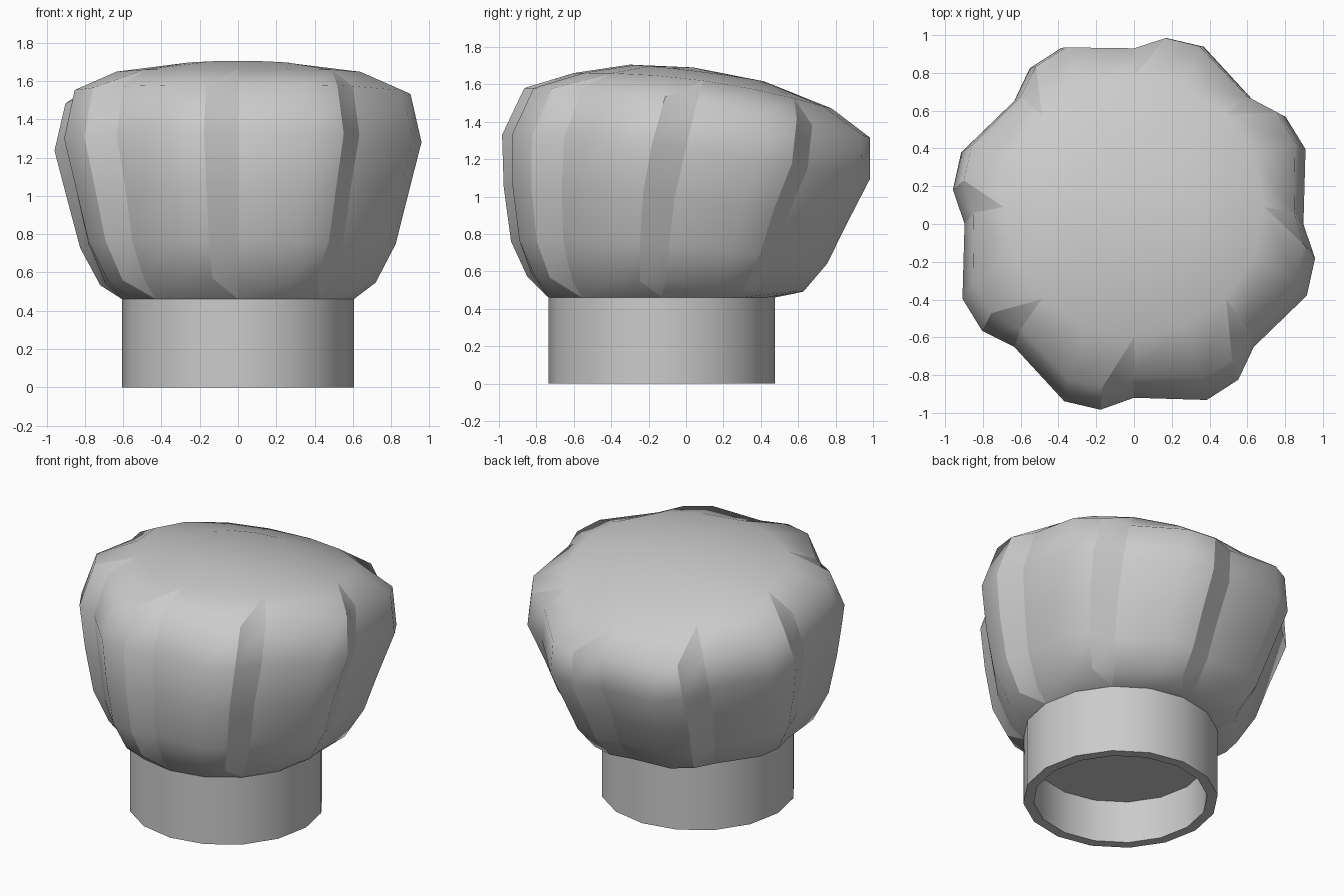
import bpy, bmesh
from math import sin, cos, radians

cube = bpy.data.objects.get("Cube")
if cube:
    bpy.data.objects.remove(cube, do_unlink=True)

cloth = bpy.data.materials.new("light_grey_cloth")
cloth.use_nodes = True
cloth.diffuse_color = (0.6, 0.6, 0.6, 1)
cloth.node_tree.nodes["Principled BSDF"].inputs["Base Color"].default_value = (0.6, 0.6, 0.6, 1)

BASE_Y, BASE_R, BAND_TOP = -0.13, 0.605, 0.46
PLEATS = 8


def finish(bm, name):
    bmesh.ops.remove_doubles(bm, verts=bm.verts, dist=0.0005)
    bmesh.ops.recalc_face_normals(bm, faces=bm.faces)
    for f in bm.faces:
        f.smooth = True
    mesh = bpy.data.meshes.new(name)
    bm.to_mesh(mesh)
    bm.free()
    mesh.materials.append(cloth)
    obj = bpy.data.objects.new(name, mesh)
    bpy.context.collection.objects.link(obj)
    return obj


def bridge(bm, lower, upper):
    n = len(lower)
    for i in range(n):
        j = (i + 1) % n
        bm.faces.new((lower[i], lower[j], upper[j], upper[i]))


# Hollow head band with a recessed ceiling
bm = bmesh.new()
rings = []
for r, z in ((BASE_R, BAND_TOP), (BASE_R, 0), (0.54, 0), (0.54, 0.29)):
    rings.append([bm.verts.new((r * sin(radians(22.5 * i)), BASE_Y - r * cos(radians(22.5 * i)), z))
                  for i in range(16)])
for a, b in zip(rings, rings[1:]):
    bridge(bm, a, b)
bm.faces.new(rings[-1])
band = finish(bm, "head_band")
bpy.context.view_layer.objects.active = band
band.select_set(True)
bpy.ops.object.shade_smooth_by_angle(angle=radians(40))
band.select_set(False)

# Pleated crown: centre y, radius, pleat depth, height, backward tilt, sag
levels = [
    (BASE_Y, BASE_R, 0, BAND_TOP, 0, 0),
    (-0.11, 0.75, 0.04, 0.54, 0.04, 0.01),
    (-0.09, 0.86, 0.06, 0.74, 0.06, 0.04),
    (-0.06, 0.93, 0.075, 1.00, 0.105, 0.055),
    (0.00, 1.00, 0.08, 1.26, 0.12, 0.05),
    (0.06, 0.94, 0.07, 1.51, 0.135, 0.065),
    (0.09, 0.69, 0, 1.62, 0.095, 0.055),
    (0.06, 0.36, 0, 1.67, 0.045, 0.01),
]
bm = bmesh.new()
rings = []
for cy, r, depth, z, tilt, sag in levels:
    ring = []
    for k in range(PLEATS):
        # valley, bulge and folded lip; the lip closes up where there is no pleat
        lip = 34.5 if depth else 45
        for turn, rad in ((0, r - depth), (23, r + depth * 0.15), (lip, r)):
            t = radians(45 * k + turn)
            s = -cos(t)
            ring.append(bm.verts.new((0.975 * rad * sin(t) if depth else rad * sin(t),
                                      cy + rad * s, z - tilt * s - sag * s * s)))
    rings.append(ring)
for a, b in zip(rings, rings[1:]):
    bridge(bm, a, b)
top = bm.verts.new((0, 0.04, 1.69))
for a, b in zip(rings[-1], rings[-1][1:] + rings[-1][:1]):
    bm.faces.new((a, b, top))

# Crisp fold lines along the valleys and lips
for low, high, lv in zip(rings[:6], rings[1:7], levels):
    for i in range(len(low)):
        if i % 3 != 1:
            edge = bm.edges.get((low[i], high[i]))
            if edge:
                edge.smooth = False
finish(bm, "pleated_crown")
